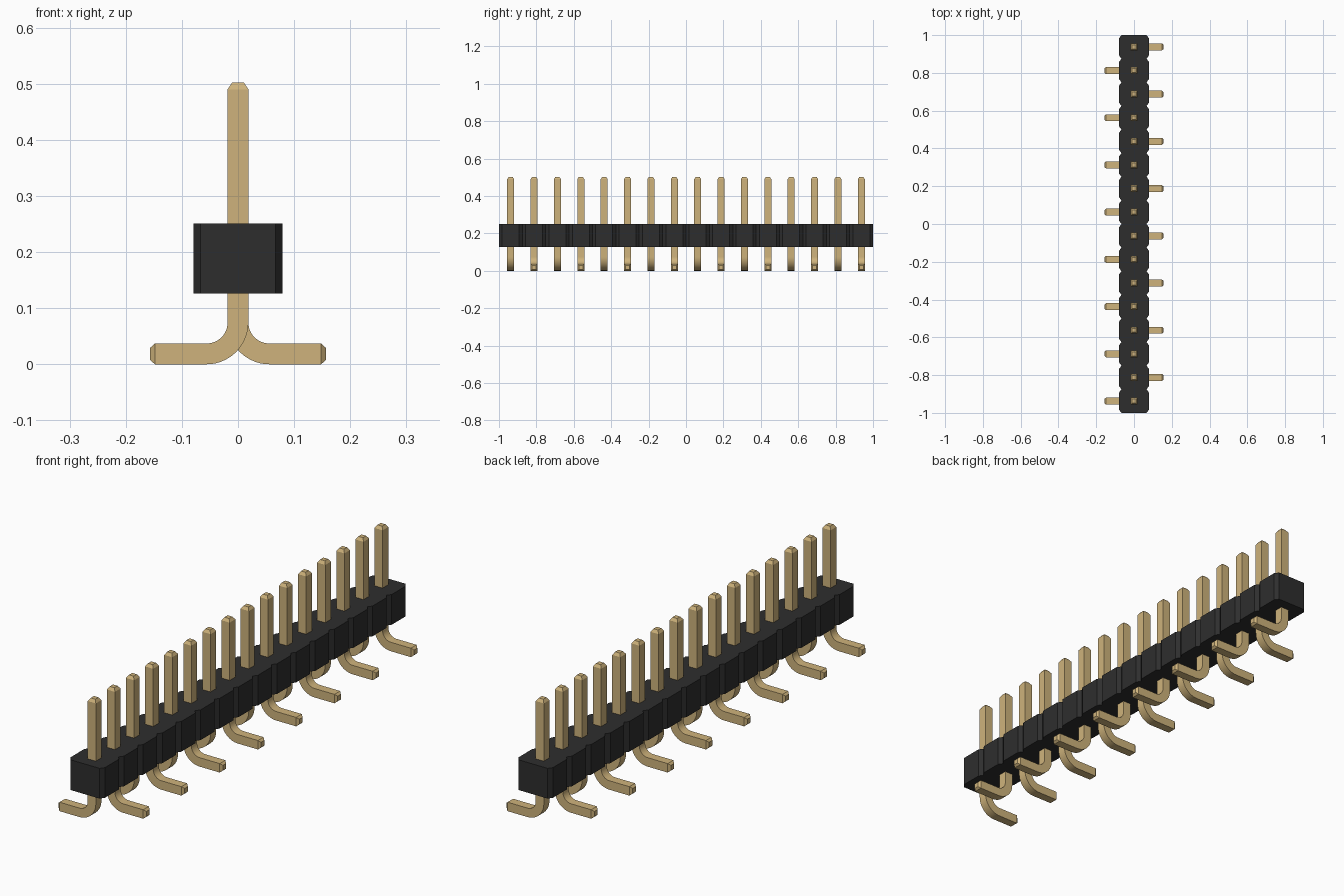
import bpy, bmesh, math
from mathutils import Vector

cube = bpy.data.objects.get("Cube")
if cube:
    bpy.data.objects.remove(cube, do_unlink=True)

COUNT, PITCH = 16, 0.125


def material(name, rgb):
    m = bpy.data.materials.new(name)
    m.use_nodes = True
    m.diffuse_color = (*rgb, 1)
    m.node_tree.nodes["Principled BSDF"].inputs["Base Color"].default_value = (*rgb, 1)
    return m


def finish_mesh(bm, name, mat):
    bmesh.ops.recalc_face_normals(bm, faces=bm.faces)
    mesh = bpy.data.meshes.new(name)
    bm.to_mesh(mesh)
    bm.free()
    mesh.materials.append(mat)
    return mesh


def add_object(name, mesh):
    ob = bpy.data.objects.new(name, mesh)
    bpy.context.collection.objects.link(ob)
    return ob


gold = material("gold", (0.62, 0.45, 0.20))
black = material("black plastic", (0.027, 0.027, 0.027))

# Housing: outline of chamfered cells, extruded upwards
HALF_X, CUT_X, CUT_Y, Z0, Z1 = 0.079, 0.0125, 0.017, 0.126, 0.251
side = []
for i in range(COUNT):
    y0 = (i - COUNT / 2) * PITCH
    side += [(HALF_X - CUT_X, y0), (HALF_X, y0 + CUT_Y), (HALF_X, y0 + PITCH - CUT_Y)]
side.append((HALF_X - CUT_X, COUNT / 2 * PITCH))
outline = side + [(-x, y) for x, y in reversed(side)]
bm = bmesh.new()
base = bm.faces.new([bm.verts.new((x, y, Z0)) for x, y in outline])
top = bmesh.ops.extrude_face_region(bm, geom=[base])["geom"]
bmesh.ops.translate(bm, vec=(0, 0, Z1 - Z0),
                    verts=[v for v in top if isinstance(v, bmesh.types.BMVert)])
add_object("housing", finish_mesh(bm, "housing", black))

# Pin: square section swept down, round the bend and out along +x
W, TIP, RADIUS, STEPS = 0.0185, 0.0105, 0.056, 14
stations = [(0, 0.502, 0, TIP), (0, 0.490, 0, W)]      # x, z, turn, half width
for i in range(STEPS + 1):
    a = math.pi / 2 * i / STEPS
    stations.append((RADIUS * (1 - math.cos(a)), W + RADIUS * (1 - math.sin(a)), a, W))
stations += [(0.148, W, math.pi / 2, W), (0.157, W, math.pi / 2, TIP)]

bm = bmesh.new()
rings = []
for x, z, a, h in stations:
    across = Vector((math.cos(a), 0, math.sin(a)))
    rings.append([bm.verts.new(Vector((x, v * h, z)) + across * u * h)
                  for u, v in ((-1, -1), (1, -1), (1, 1), (-1, 1))])
for r, s in zip(rings, rings[1:]):
    for k in range(4):
        n = (k + 1) % 4
        bm.faces.new((r[k], r[n], s[n], s[k]))
bm.faces.new(rings[0])
bm.faces.new(rings[-1])
pin_mesh = finish_mesh(bm, "pin", gold)

# Row of pins with feet alternating left and right
for i in range(COUNT):
    pin = add_object(f"pin_{i + 1:02d}", pin_mesh)
    pin.location.y = (i - (COUNT - 1) / 2) * PITCH
    if i % 2 == 0:
        pin.rotation_euler.z = math.pi

# Smooth only the bend
bpy.ops.object.select_all(action='DESELECT')
pin.select_set(True)
bpy.context.view_layer.objects.active = pin
bpy.ops.object.shade_smooth_by_angle(angle=math.radians(20))
